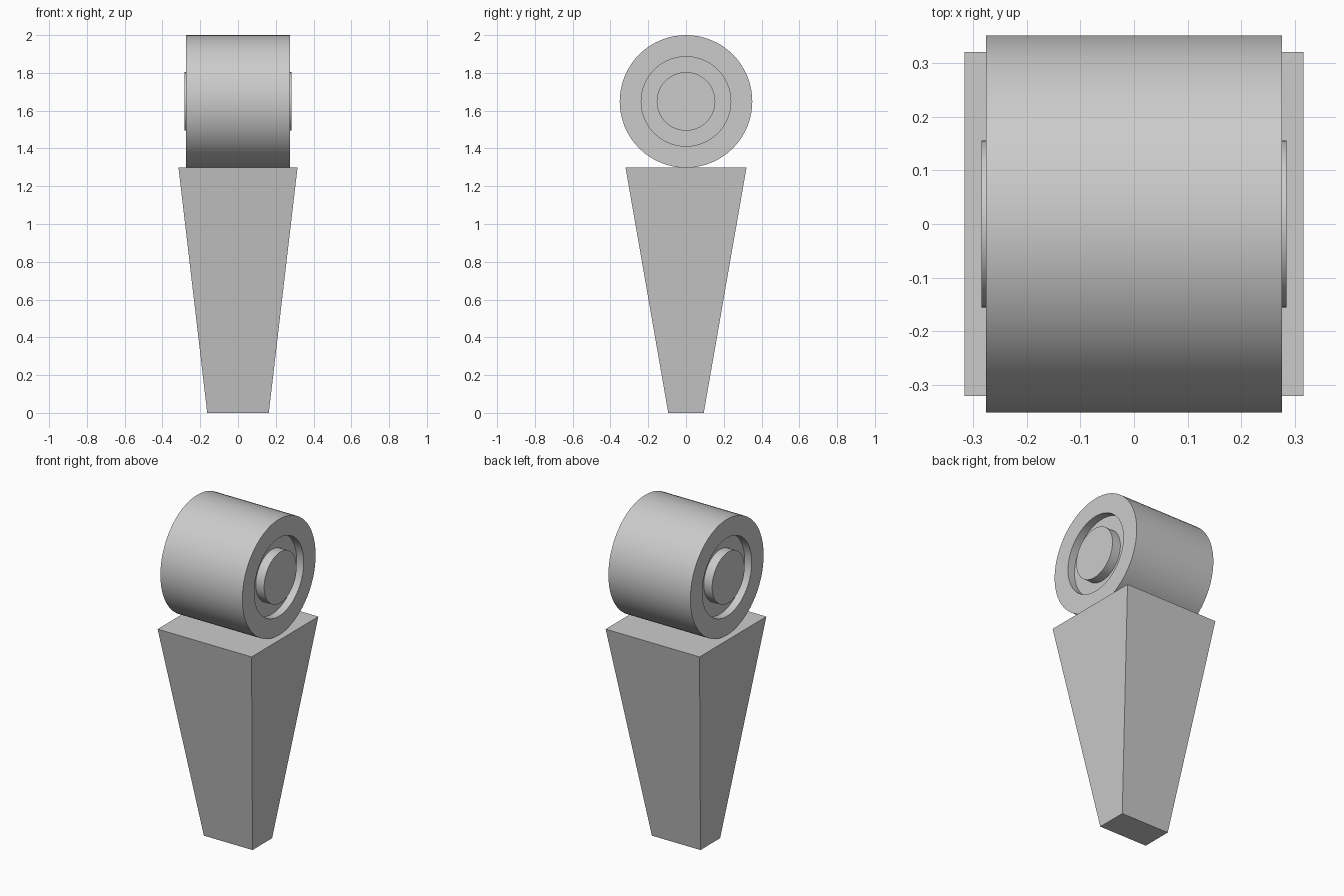
import bpy, bmesh, math

if "Cube" in bpy.data.objects:
    bpy.data.objects.remove(bpy.data.objects["Cube"])

SEG = 64
AXIS_Z = 1.649


def make_object(name, bm, smooth=False):
    bmesh.ops.recalc_face_normals(bm, faces=bm.faces[:])
    mesh = bpy.data.meshes.new(name)
    bm.to_mesh(mesh)
    bm.free()
    ob = bpy.data.objects.new(name, mesh)
    bpy.context.collection.objects.link(ob)
    if smooth:
        bpy.ops.object.select_all(action='DESELECT')
        ob.select_set(True)
        bpy.context.view_layer.objects.active = ob
        bpy.ops.object.shade_smooth_by_angle(angle=math.radians(30))
    return ob


def lathe_x(name, profile):
    """Revolve (x, radius) points around the roller axis and cap both ends."""
    bm = bmesh.new()
    rings = []
    for x, r in profile:
        angles = [2 * math.pi * i / SEG for i in range(SEG)]
        rings.append([bm.verts.new((x, r * math.sin(a), AXIS_Z + r * math.cos(a)))
                      for a in angles])
    for a, b in zip(rings, rings[1:]):
        for i in range(SEG):
            j = (i + 1) % SEG
            bm.faces.new((a[i], a[j], b[j], b[i]))
    bm.faces.new(rings[0])
    bm.faces.new(rings[-1])
    return make_object(name, bm, smooth=True)


# Tapered post
bm = bmesh.new()
bmesh.ops.create_cube(bm, size=2)
for v in bm.verts:
    hx, hy, z = (0.315, 0.32, 1.298) if v.co.z > 0 else (0.163, 0.094, 0)
    v.co = (math.copysign(hx, v.co.x), math.copysign(hy, v.co.y), z)
make_object("tapered_post", bm)

# Roller with a round recess in each end
half = [(0.228, 0.237), (0.275, 0.237), (0.275, 0.351)]
lathe_x("roller", [(-x, r) for x, r in half] + half[::-1])

# Axle hubs standing in the recesses
for side, name in ((1, "right_hub"), (-1, "left_hub")):
    lathe_x(name, [(side * 0.22, 0.155), (side * 0.284, 0.155)])
